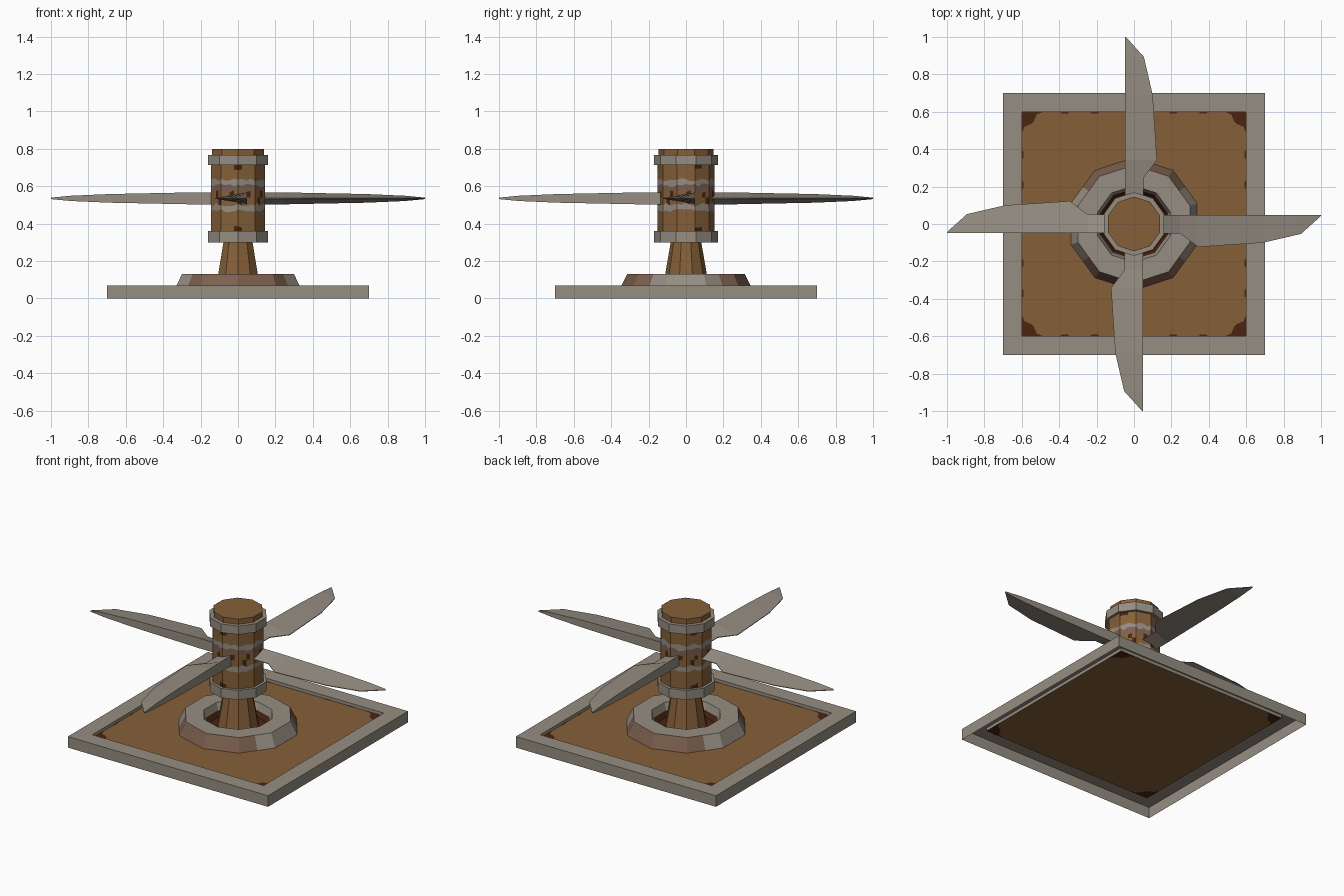
import bpy, bmesh, math, random
from mathutils import Vector, Matrix

if "Cube" in bpy.data.objects:
    bpy.data.objects.remove(bpy.data.objects["Cube"])

random.seed(4)


def material(name, rgb):
    m = bpy.data.materials.new(name)
    m.diffuse_color = (*rgb, 1)
    m.use_nodes = True
    m.node_tree.nodes["Principled BSDF"].inputs["Base Color"].default_value = m.diffuse_color
    return m


GREY, GOLD, RUST, MUTED = range(4)
MATS = [material("worn grey metal", (0.30, 0.267, 0.222)),
        material("ochre brown paint", (0.235, 0.117, 0.040)),
        material("dark rust", (0.068, 0.018, 0.005)),
        material("dull brown metal", (0.200, 0.115, 0.075))]


def finish(bm, name, normals=True):
    if normals:
        bmesh.ops.recalc_face_normals(bm, faces=bm.faces)
    me = bpy.data.meshes.new(name)
    bm.to_mesh(me)
    bm.free()
    for m in MATS:
        me.materials.append(m)
    ob = bpy.data.objects.new(name, me)
    bpy.context.collection.objects.link(ob)
    return ob


def lathe(name, profile, rule, sub=1, jitter=(), cap=None, closed=False, sides=10):
    """Sweep (r, z) points round a polygon; each flat side has sub columns.
    rule(band, angle in degrees) picks the colour, jitter lists ragged rows."""
    bm = bmesh.new()
    n = sides * sub
    rows = []
    for i, (r, z) in enumerate(profile):
        row = []
        for k in range(n):
            s, t = divmod(k, sub)
            a, b = (math.radians(18 + 360 / sides * (s + d)) for d in (0, 1))
            p = Vector((math.cos(a), math.sin(a), 0)).lerp(
                Vector((math.cos(b), math.sin(b), 0)), t / sub) * r
            p.z = z + (random.uniform(-0.009, 0.009) if i in jitter else 0)
            row.append(bm.verts.new(p))
        rows.append(row)
    bands = list(zip(rows, rows[1:] + rows[:1]))
    if not closed:
        bands.pop()
    for i, (lo, hi) in enumerate(bands):
        for k in range(n):
            f = bm.faces.new((lo[k], lo[(k + 1) % n], hi[(k + 1) % n], hi[k]))
            c = f.calc_center_median()
            f.material_index = rule(i, math.degrees(math.atan2(c.y, c.x)))
    if cap is not None:
        bm.faces.new(rows[-1]).material_index = cap
        bm.faces.new(rows[0][::-1]).material_index = cap
    return finish(bm, name)


# Square base frame: an open-bottomed channel
bm = bmesh.new()
rows = [[bm.verts.new((sx * h, sy * h, z)) for sx, sy in ((1, 1), (-1, 1), (-1, -1), (1, -1))]
        for h, z in ((0.7, 0), (0.7, 0.07), (0.6, 0.07), (0.6, 0.05))]
for lo, hi in zip(rows, rows[1:]):
    for k in range(4):
        j = (k + 1) % 4
        bm.faces.new((lo[k], lo[j], hi[j], hi[k])).material_index = GREY
finish(bm, "base_frame", False)

# Base plate with rusted corners
bm = bmesh.new()
curve = [(0.6, 0.485), (0.585, 0.52), (0.55, 0.535), (0.535, 0.55), (0.52, 0.585), (0.485, 0.6)]
outline = []
for q in range(4):
    rot = Matrix.Rotation(q * math.pi / 2, 3, 'Z')
    edge = [bm.verts.new(rot @ Vector((x, y, 0.05))) for x, y in curve]
    corner = bm.verts.new(rot @ Vector((0.6, 0.6, 0.05)))
    for a, b in zip(edge, edge[1:]):
        bm.faces.new((corner, b, a)).material_index = RUST
    outline += edge
bm.faces.new(outline).material_index = GOLD
for f in bm.faces:
    if f.normal.z < 0 or f.calc_center_median().z < 0:
        f.normal_flip()
finish(bm, "base_plate")

# Small rust specks along the plate edges
bm = bmesh.new()
for q in range(4):
    rot = Matrix.Rotation(q * math.pi / 2, 3, 'Z')
    for x in (-0.37, -0.21, 0.21, 0.37):
        pts = [(x - 0.025, 0.599), (x - 0.018, 0.592), (x + 0.018, 0.592), (x + 0.025, 0.599)]
        bm.faces.new([bm.verts.new(rot @ Vector((a, b, 0.051))) for a, b in pts]).material_index = RUST
finish(bm, "plate_rust_specks")


# Sloped foot ring, brown towards front and back
def ring_colour(band, ang):
    if band == 0:
        return MUTED if 36 < abs(ang) < 144 else GREY
    return GREY if band in (1, 2) else RUST


lathe("foot_ring", [(0.355, 0.05), (0.315, 0.13), (0.205, 0.13), (0.19, 0.085),
                    (0.175, 0.052), (0.10, 0.052)], ring_colour, sub=2)

# Tapered pillar
lathe("pillar", [(0.125, 0.05), (0.08, 0.31)], lambda i, a: GOLD, cap=GOLD)


# Hub drum with ragged worn bands around the blades
def drum_colour(band, ang):
    sector = int((ang + 360) // 9)
    if band in (0, 8):
        return RUST if sector % 13 in (3, 4) else GOLD
    if band == 3:
        return RUST if sector % 5 == 0 else GOLD
    if band == 4:
        return RUST if sector % 4 == 0 else GOLD
    return {2: GREY, 5: MUTED, 6: GREY}.get(band, GOLD)


lathe("hub_drum", [(0.153, 0.33), (0.153, 0.385), (0.153, 0.47), (0.153, 0.502), (0.153, 0.54),
                   (0.153, 0.572), (0.153, 0.605), (0.153, 0.635), (0.153, 0.695), (0.153, 0.74)],
      drum_colour, sub=4, jitter=(1, 2, 3, 5, 6, 7, 8), cap=GOLD)
lathe("hub_cap", [(0.146, 0.72), (0.146, 0.8)], lambda i, a: GOLD, cap=GOLD)

# Grey collars
for name, z0, z1 in (("lower_collar", 0.30, 0.36), ("upper_collar", 0.713, 0.767)):
    lathe(name, [(0.17, z0), (0.17, z1), (0.14, z1), (0.14, z0)],
          lambda i, a: GREY, closed=True)
lathe("hub_underside", [(0.15, 0.305), (0.15, 0.34)], lambda i, a: GREY, cap=GREY)

# Four wedge blades: thick straight spine, thin curved edge
stations = [(0.12, 0.05, 0.032), (0.246, 0.05, 0.032), (0.342, 0.123, 0.030),
            (0.69, 0.10, 0.023), (0.893, 0.053, 0.014), (1.0, -0.043, 0.004)]
for q, side in enumerate(("back", "left", "front", "right")):
    rot = Matrix.Rotation(q * math.pi / 2, 3, 'Z')
    bm = bmesh.new()
    rows = [[bm.verts.new(rot @ Vector(p)) for p in
             ((-0.048, y, 0.535 - t), (-0.048, y, 0.535 + t), (x, y, 0.537), (x, y, 0.533))]
            for y, x, t in stations]
    for lo, hi in zip(rows, rows[1:]):
        for k in range(4):
            j = (k + 1) % 4
            bm.faces.new((lo[k], lo[j], hi[j], hi[k]))
    bm.faces.new(rows[0])
    bm.faces.new(rows[-1])
    finish(bm, side + "_blade")
